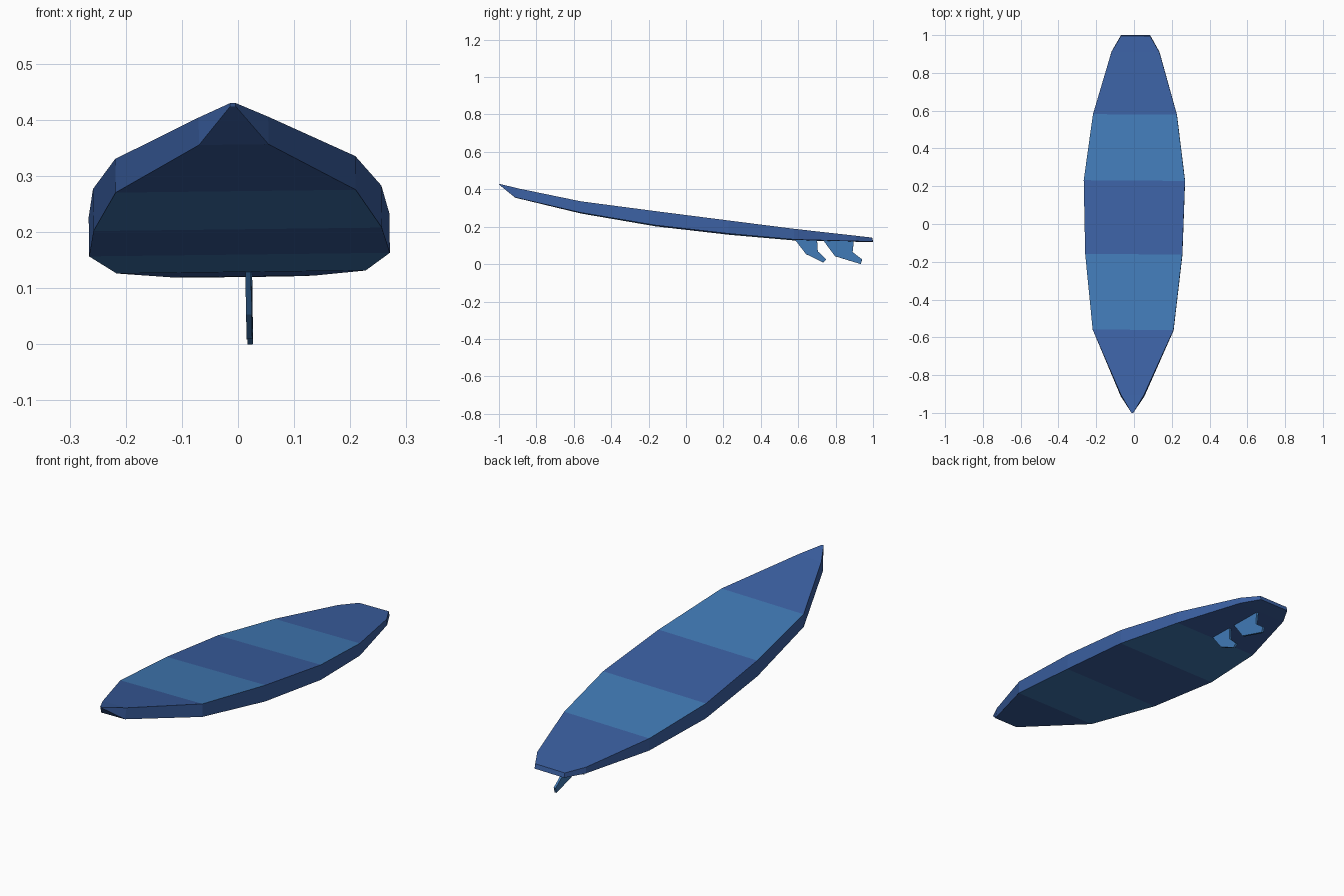
import bpy, bmesh
from mathutils import Matrix

if "Cube" in bpy.data.objects:
    bpy.data.objects.remove(bpy.data.objects["Cube"])


def material(name, rgb):
    m = bpy.data.materials.new(name)
    lin = [(c / 255 / 12.92) if c < 11 else ((c / 255 + 0.055) / 1.055) ** 2.4 for c in rgb]
    m.diffuse_color = (*lin, 1)
    m.use_nodes = True
    m.node_tree.nodes["Principled BSDF"].inputs["Base Color"].default_value = m.diffuse_color
    return m


deep = material("deep_blue", (59, 96, 162))
light = material("light_blue", (65, 122, 182))

# The whole model sits with a very slight yaw and roll
pose = (Matrix.Translation((0.003, 0, 0))
        @ Matrix.Rotation(-0.007, 4, 'Z') @ Matrix.Rotation(-0.012, 4, 'Y'))


def finish(bm, name, mats):
    bmesh.ops.recalc_face_normals(bm, faces=bm.faces)
    bm.transform(pose)
    me = bpy.data.meshes.new(name)
    bm.to_mesh(me)
    bm.free()
    for m in mats:
        me.materials.append(m)
    ob = bpy.data.objects.new(name, me)
    bpy.context.collection.objects.link(ob)
    return ob


# Board: box sections lofted from nose to tail
# (y top, y bottom, half width, z top, z bottom)
stations = [
    (-1.0, -0.998, 0.005, 0.430, 0.424),
    (-0.902, -0.914, 0.062, 0.405, 0.356),
    (-0.56, -0.562, 0.214, 0.333, 0.273),
    (-0.16, -0.163, 0.257, 0.280, 0.205),
    (0.23, 0.23, 0.268, 0.230, 0.160),
    (0.58, 0.58, 0.222, 0.186, 0.129),
    (0.91, 0.912, 0.127, 0.150, 0.121),
    (0.995, 1.0, 0.077, 0.141, 0.120),
]
bm = bmesh.new()
rings = [[bm.verts.new(p) for p in ((-w, yt, zt), (w, yt, zt), (w, yb, zb), (-w, yb, zb))]
         for yt, yb, w, zt, zb in stations]
for i, (a, b) in enumerate(zip(rings, rings[1:])):
    for k in range(4):
        f = bm.faces.new((a[k], a[(k + 1) % 4], b[(k + 1) % 4], b[k]))
        # light stripes on deck and underside only, rails stay deep blue
        f.material_index = 1 if k in (0, 2) and i in (2, 4) else 0
bm.faces.new(rings[0])
bm.faces.new(rings[-1])
finish(bm, "board", [deep, light])


# Fins: flat swept profiles in the YZ plane
def fin(name, profile, x=0.0125, half=0.005):
    bm = bmesh.new()
    left = [bm.verts.new((x - half, y, z)) for y, z in profile]
    right = [bm.verts.new((x + half, y, z)) for y, z in profile]
    bm.faces.new(left)
    bm.faces.new(right)
    n = len(profile)
    for i in range(n):
        j = (i + 1) % n
        bm.faces.new((left[i], left[j], right[j], right[i]))
    finish(bm, name, [light])


fin("front_fin", [(0.575, 0.14), (0.70, 0.14), (0.705, 0.068), (0.75, 0.025),
                  (0.733, 0.009), (0.642, 0.053)])
fin("rear_fin", [(0.73, 0.132), (0.898, 0.13), (0.891, 0.064), (0.942, 0.025),
                 (0.934, 0.0), (0.797, 0.042)])
